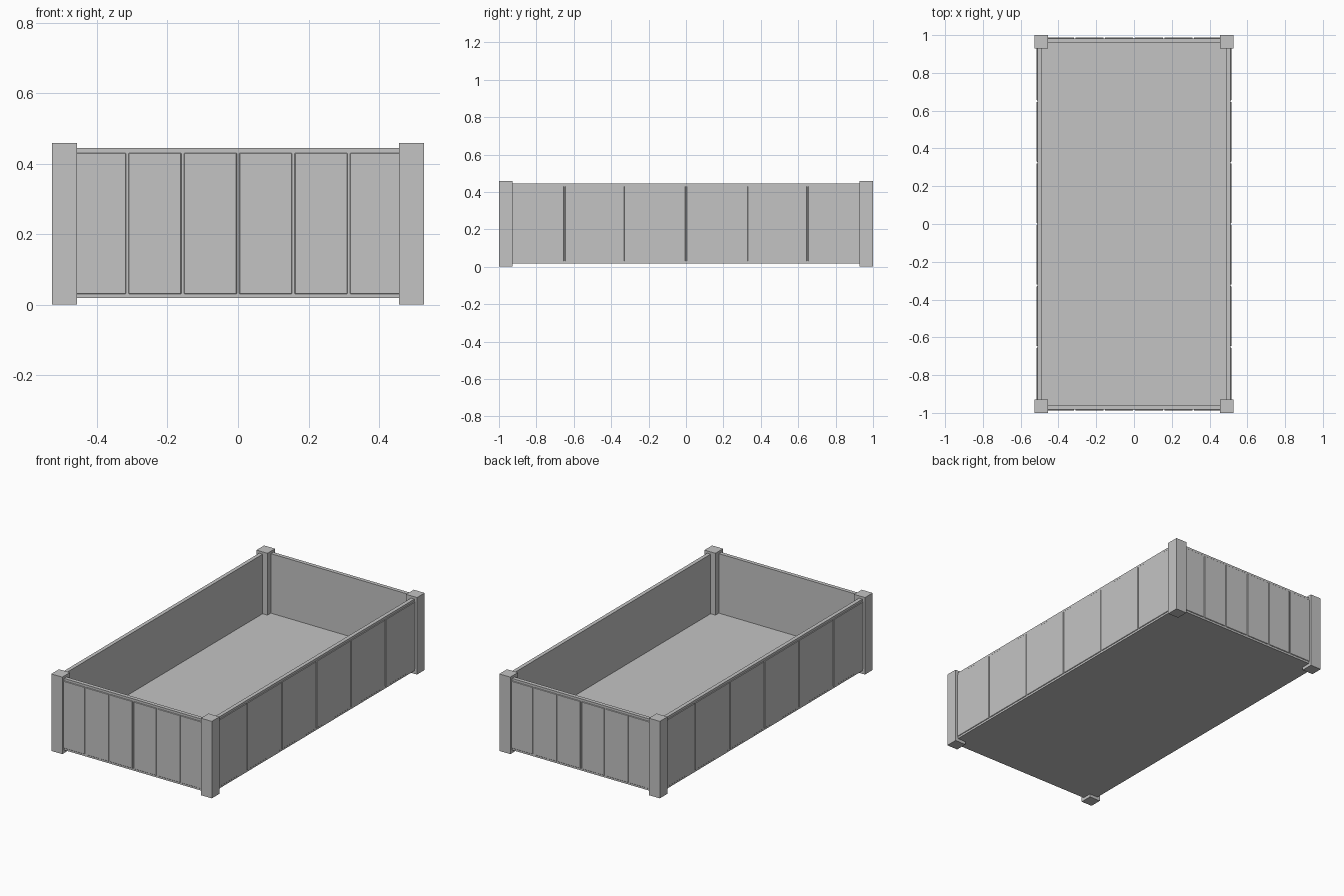
import bpy

if "Cube" in bpy.data.objects:
    bpy.data.objects.remove(bpy.data.objects["Cube"], do_unlink=True)

GREY = (0.55, 0.55, 0.55, 1.0)
mat = bpy.data.materials.new("plain grey")
mat.use_nodes = True
mat.diffuse_color = GREY
mat.node_tree.nodes["Principled BSDF"].inputs["Base Color"].default_value = GREY

# Overall dimensions
HALF_X, HALF_Y, HEIGHT = 0.528, 1.0, 0.458
POST = 0.072
WALL_X, WALL_Y = 0.511, 0.983      # outer faces of the backing walls
THICK = 0.023
LOW, HIGH = 0.018, 0.444           # wall bottom and top
RAISE = 0.004                      # how far the boards stand out
PANELS, GAP = 6, 0.007


def box(name, lo, hi, bevel=0.0):
    """Axis-aligned box between two corners."""
    centre = [(a + b) / 2 for a, b in zip(lo, hi)]
    bpy.ops.mesh.primitive_cube_add(size=1, location=centre)
    obj = bpy.context.object
    obj.name = name
    obj.scale = [b - a for a, b in zip(lo, hi)]
    bpy.ops.object.transform_apply(location=False, rotation=False, scale=True)
    obj.data.materials.append(mat)
    if bevel:
        mod = obj.modifiers.new("soft edge", 'BEVEL')
        mod.width = bevel
        mod.segments = 1
    return obj


# Floor slab
box("floor", (-WALL_X + THICK, -WALL_Y + THICK, LOW),
    (WALL_X - THICK, WALL_Y - THICK, 0.09))

# Corner posts
for sx, side in ((1, "left"), (-1, "right")):
    for sy, end in ((-1, "front"), (1, "back")):
        xs = sorted((sx * HALF_X, sx * (HALF_X - POST)))
        ys = sorted((sy * HALF_Y, sy * (HALF_Y - POST)))
        box(f"{end}_{side}_post", (xs[0], ys[0], 0), (xs[1], ys[1], HEIGHT))

# Walls with a row of raised boards on the outside
post_in_x, post_in_y = HALF_X - POST, HALF_Y - POST
for s, end, side in ((-1, "front", "right"), (1, "back", "left")):
    ys = sorted((s * WALL_Y, s * (WALL_Y - THICK)))
    box(f"{end}_wall", (-post_in_x, ys[0], LOW), (post_in_x, ys[1], HIGH))
    xs = sorted((s * WALL_X, s * (WALL_X - THICK)))
    box(f"{side}_wall", (xs[0], -post_in_y, LOW), (xs[1], post_in_y, HIGH))

    for i in range(PANELS):
        # Boards run a little way into the posts
        step = 0.157
        a = (i - PANELS / 2) * step + GAP / 2
        b = a + step - GAP
        ys = sorted((s * (WALL_Y - 0.01), s * (WALL_Y + RAISE)))
        box(f"{end}_board_{i + 1}", (a, ys[0], 0.03), (b, ys[1], 0.43), 0.002)

        step = 0.325
        a = (i - PANELS / 2) * step + GAP / 2
        b = a + step - GAP
        xs = sorted((s * (WALL_X - 0.01), s * (WALL_X + RAISE)))
        box(f"{side}_board_{i + 1}", (xs[0], a, 0.03), (xs[1], b, 0.43), 0.002)
